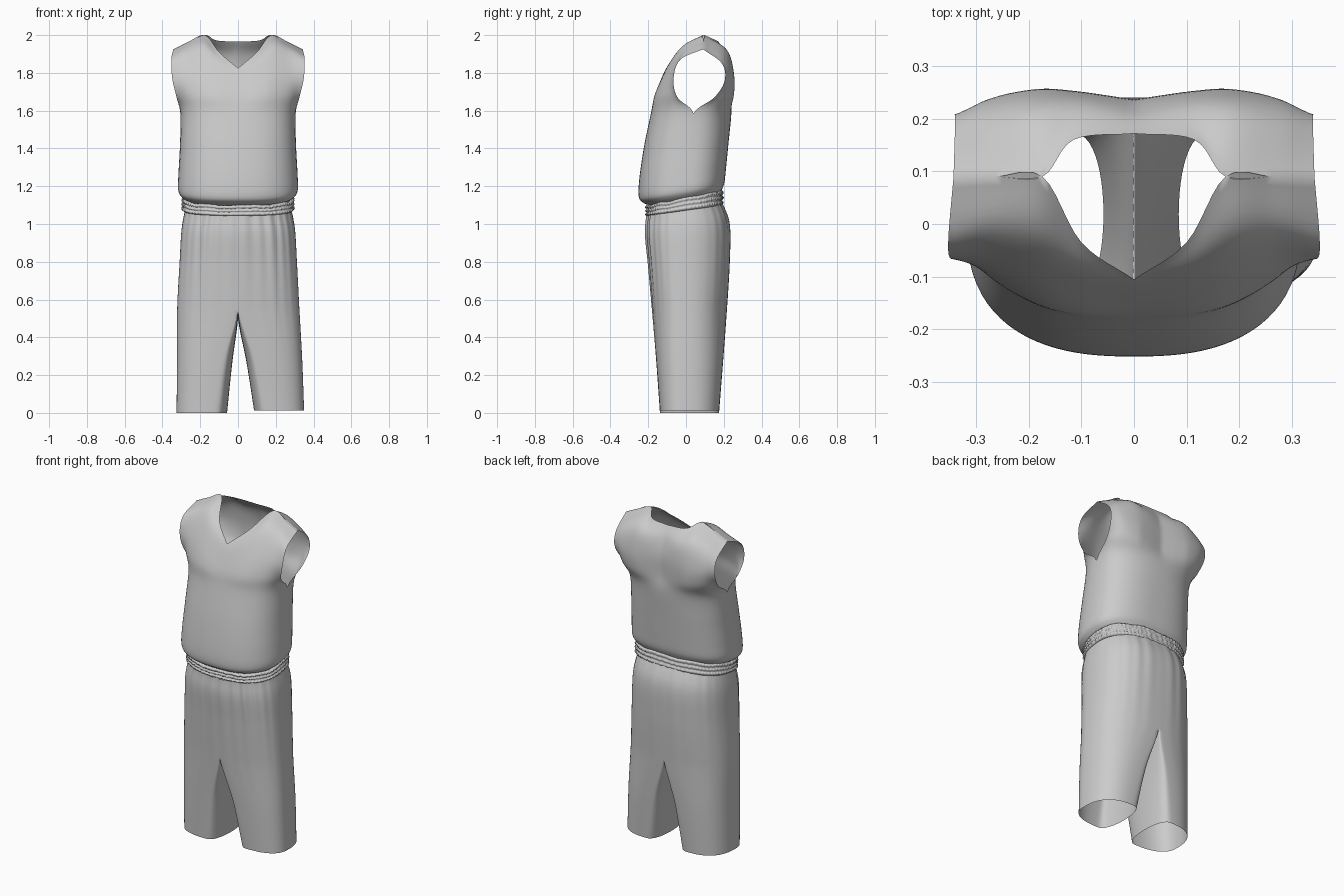
import bpy, bmesh, math, random
from math import sin, cos, pi

if "Cube" in bpy.data.objects:
    bpy.data.objects.remove(bpy.data.objects["Cube"])

random.seed(4)


def cr(keys, n):
    """Catmull-Rom through tuples, n samples per segment."""
    ext = lambda a, b: tuple(2 * p - q for p, q in zip(a, b))
    k = [ext(keys[0], keys[1])] + list(keys) + [ext(keys[-1], keys[-2])]
    out = []
    for i in range(1, len(k) - 2):
        for j in range(n):
            t = j / n
            out.append(tuple(
                0.5 * (2 * b + (c - a) * t + (2 * a - 5 * b + 4 * c - d) * t * t
                       + (3 * b - a - 3 * c + d) * t ** 3)
                for a, b, c, d in zip(*k[i - 1:i + 3])))
    return out + [tuple(keys[-1])]


def sup(v, n):
    return math.copysign(abs(v) ** (2 / n), v)


def add_grid(bm, rows, closed=False):
    vs = [[bm.verts.new(p) for p in r] for r in rows]
    m = len(rows[0])
    for a, b in zip(vs, vs[1:]):
        for i in range(m if closed else m - 1):
            j = (i + 1) % m
            bm.faces.new((a[i], a[j], b[j], b[i]))


def finish(bm, name):
    bmesh.ops.remove_doubles(bm, verts=bm.verts, dist=0.0008)
    bmesh.ops.recalc_face_normals(bm, faces=bm.faces)
    me = bpy.data.meshes.new(name)
    bm.to_mesh(me)
    bm.free()
    for p in me.polygons:
        p.use_smooth = True
    ob = bpy.data.objects.new(name, me)
    bpy.context.collection.objects.link(ob)
    return ob


TILT = 0.17  # the waist rises toward the back

# --- Sleeveless top: body rings (z, half width, front y, back y, side y) ---
body = [(1.13, .27, -.19, .178, 0), (1.15, .30, -.225, .19, 0),
        (1.185, .317, -.25, .203, 0), (1.27, .315, -.247, .212, .005),
        (1.42, .307, -.222, .225, .02), (1.585, .305, -.186, .24, .04)]
# Chest to neckline / shoulder rows, centre to armhole edge
front = [
    [(0, -.17, 1.665), (.11, -.165, 1.68), (.19, -.145, 1.69), (.275, -.10, 1.69), (.325, -.045, 1.67)],
    [(0, -.145, 1.735), (.11, -.12, 1.79), (.19, -.095, 1.82), (.28, -.075, 1.80), (.348, -.066, 1.77)],
    [(0, -.122, 1.79), (.105, -.08, 1.865), (.185, -.02, 1.94), (.275, -.01, 1.915), (.353, -.03, 1.87)],
    [(0, -.105, 1.825), (.1, -.035, 1.91), (.174, .09, 2.0), (.265, .09, 1.963), (.343, .09, 1.925)]]
back = [
    [(0, .235, 1.68), (.11, .25, 1.68), (.19, .25, 1.68), (.275, .22, 1.685), (.325, .15, 1.67)],
    [(0, .235, 1.8), (.11, .25, 1.8), (.19, .252, 1.8), (.28, .235, 1.79), (.34, .205, 1.76)],
    [(0, .21, 1.9), (.1, .225, 1.9), (.185, .212, 1.925), (.275, .197, 1.895), (.34, .19, 1.85)],
    [(0, .172, 1.965), (.115, .16, 1.972), (.174, .09, 2.0), (.265, .09, 1.963), (.343, .09, 1.925)]]
angles = [a[0] for a in cr([(0,), (16,), (34,), (58,), (90,)], 6)]

bm = bmesh.new()
for rows, side in ((front, 2), (back, 3)):
    keys = []
    for r in body:
        fade = TILT * max(0, min(1, (1.5 - r[0]) / .33))
        ring = []
        for a in angles:
            a = math.radians(a)
            y = r[4] + (r[side] - r[4]) * sup(cos(a), 2.5)
            ring.append((r[1] * sup(sin(a), 2.5), y, r[0] + fade * y))
        keys.append(ring)
    keys += [cr(r, 6) for r in rows]
    cols = [cr(c, 6) for c in zip(*keys)]
    add_grid(bm, cols)
for v in bm.verts:
    if abs(v.co.x) < 1e-4:
        v.co.x = 0
top = finish(bm, "sleeveless_top")
mir = top.modifiers.new("mirror", 'MIRROR')
mir.merge_threshold = 0.0005

# --- Shorts: rows (z, outer x, inner x, front y, back y, inseam rounding) ---
right_leg = [(.012, .35, .085, -.138, .175, .07), (.28, .34, .045, -.158, .197, .05),
             (.55, .325, 0, -.18, .217, 0), (.8, .312, 0, -.2, .232, 0),
             (.97, .302, 0, -.212, .232, 0), (1.08, .283, 0, -.205, .192, 0)]
left_leg = [(0, .325, .058, -.138, .175, .07), (.28, .323, .03, -.158, .197, .05)] \
    + [(z, x - .003, *r) for z, x, *r in right_leg[2:]]

N = 96
bm = bmesh.new()
for sgn, keys in ((1, right_leg), (-1, left_leg)):
    rows = cr(keys, 10)
    panel = []
    for z, xo, xi, yf, yb, rnd in rows:
        xe = max(0, xi + rnd) if z < .55 else 0
        gather = .025 * max(0, (z - .3) / .78) ** 1.5
        fade = TILT * max(0, min(1, (z - .8) / .25))
        line = []
        for i in range(N + 1):
            a = pi * i / N
            c = sup(cos(a), 2.5)
            depth = (-.015 - yf) if c > 0 else (yb + .015)
            # gathered pleats hanging from the waist, stronger at the front
            fold = gather * (sin(26 * a) + .6 * sin(15 * a)) * (1 if c > 0 else .3)
            y = -.015 - c * depth * (1 + fold)
            line.append((sgn * (xe + (xo - xe) * sup(sin(a), 2.5)), y, z + fade * y))
        panel.append(line)
    add_grid(bm, panel)
    # inseam panel, saddle-shaped where it meets the other leg
    inner = []
    for k, row in enumerate(rows[:21]):
        f, b = panel[k][0], panel[k][-1]
        line = []
        for i in range(25):
            t = i / 24
            w = .5 - .5 * cos(pi * t)
            s = sin(pi * t)
            x = abs(f[0]) - max(0, row[5]) * s ** .7
            line.append((sgn * max(0, x), f[1] + (b[1] - f[1]) * w,
                         row[0] - .05 * s * (k / 20) ** 2))
        inner.append(line)
    add_grid(bm, inner)
finish(bm, "shorts")

# --- Gathered elastic waistband: three puckered ridges on a tilted loop ---
M, K = 260, 15
jit = [random.uniform(-1, 1) for _ in range(M)]
bm = bmesh.new()
rows = []
for k in range(K + 2):
    line = []
    t = min(k, K - 1) / (K - 1)
    if k >= K:                      # inner face closing the band
        t = 1 if k == K else 0
    for i in range(M):
        a = 2 * pi * i / M
        c, s = sup(cos(a), 2.5), sup(sin(a), 2.5)
        ridge = abs(sin(3 * pi * t))
        off = -.008 if k >= K else .009 * ridge + .003 * ridge * sin(70 * a + 2.2 * int(t * 2.99)) + .0015 * jit[i]
        x = s * (.288 + off)
        y = -c * ((.205 if c > 0 else .188) + off)
        h = .068 + .012 * (y / .2)
        z = 1.106 + TILT * y + (t - .5) * h + .003 * sin(9 * a) * t + .002 * jit[i - 3] * t
        line.append((x, y, z))
    rows.append(line)
add_grid(bm, rows + [rows[0]], closed=True)
finish(bm, "waistband")
